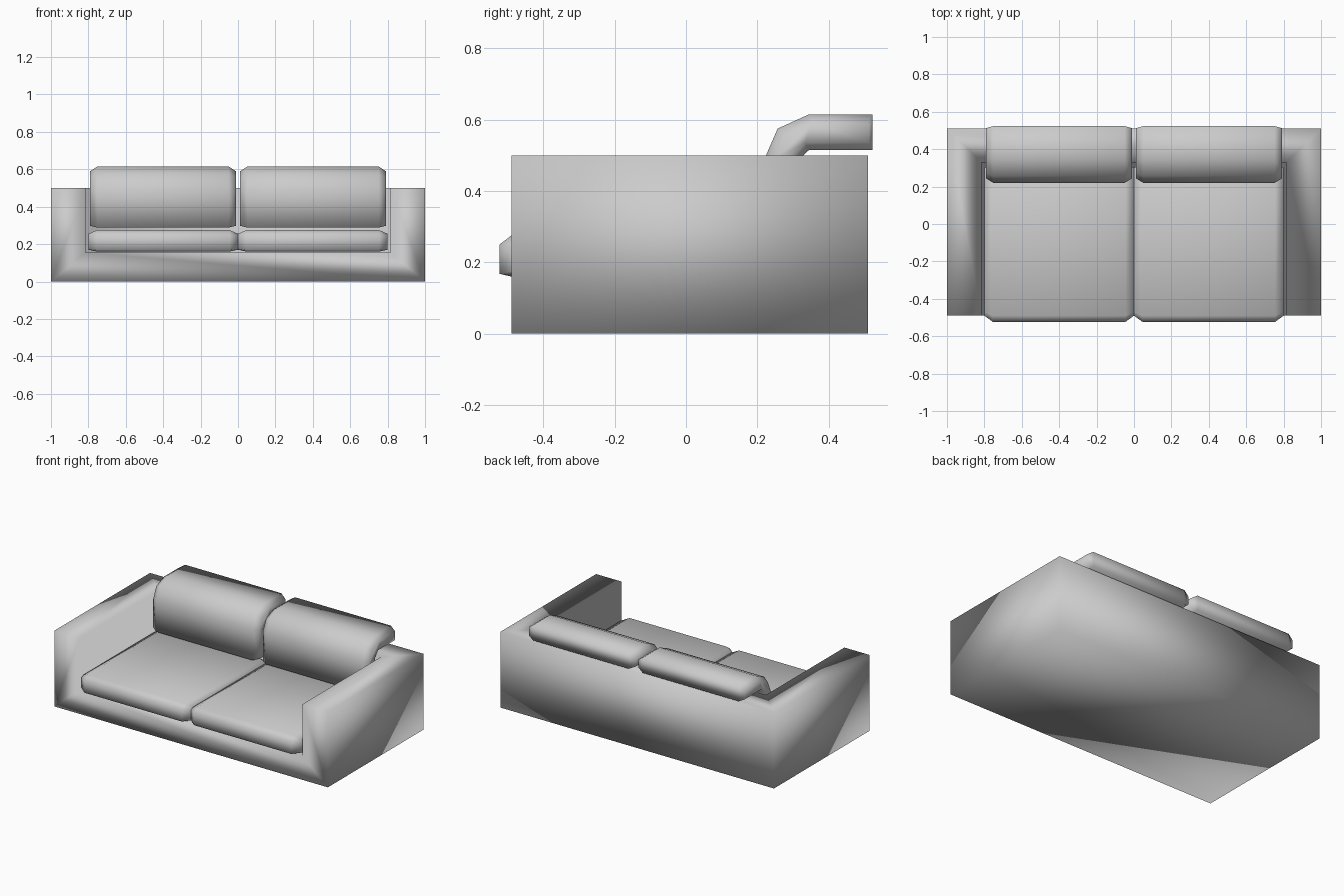
import bpy, bmesh

if "Cube" in bpy.data.objects:
    bpy.data.objects.remove(bpy.data.objects["Cube"])


def make_object(name, bm):
    bmesh.ops.recalc_face_normals(bm, faces=bm.faces)
    for f in bm.faces:
        f.smooth = True
    mesh = bpy.data.meshes.new(name)
    bm.to_mesh(mesh)
    bm.free()
    obj = bpy.data.objects.new(name, mesh)
    bpy.context.collection.objects.link(obj)
    return obj


def box(name, lo, hi):
    bm = bmesh.new()
    bmesh.ops.create_cube(bm, size=1)
    for v in bm.verts:
        v.co = [(a + b) / 2 + c * (b - a) for a, b, c in zip(lo, hi, v.co)]
    return make_object(name, bm)


def cushion(name, x0, x1, chamfer, full, small):
    """Sweep a (y, z) section across x, shrinking to a smaller section at the ends."""
    bm = bmesh.new()
    stations = [(x0, small), (x0 + chamfer, full), (x1 - chamfer, full), (x1, small)]
    rings = [[bm.verts.new((x, y, z)) for y, z in sec] for x, sec in stations]
    n = len(full)
    for a, b in zip(rings, rings[1:]):
        for i in range(n):
            j = (i + 1) % n
            bm.faces.new((a[i], a[j], b[j], b[i]))
    bm.faces.new(rings[0])
    bm.faces.new(rings[-1])
    return make_object(name, bm)


# Frame: block with the seating space cut out, leaving arms, back and base
frame = box("sofa_frame", (-1, -0.49, 0), (1, 0.51, 0.5))
cutter = box("seat_cutter", (-0.815, -0.8, 0.155), (0.815, 0.33, 0.8))
cutter.hide_render = True
mod = frame.modifiers.new("seat_space", 'BOOLEAN')
mod.operation = 'DIFFERENCE'
mod.solver = 'EXACT'
mod.object = cutter
bpy.context.view_layer.objects.active = frame
bpy.ops.object.modifier_apply(modifier=mod.name)
bpy.data.objects.remove(cutter)

# Seat cushion sections
seat_full = [(-0.49, 0.16), (-0.523, 0.168), (-0.523, 0.25), (-0.49, 0.275),
             (0.29, 0.275), (0.325, 0.25), (0.325, 0.168), (0.29, 0.16)]
seat_end = [(-0.47, 0.17), (-0.49, 0.175), (-0.49, 0.245), (-0.47, 0.255),
            (0.28, 0.255), (0.30, 0.245), (0.30, 0.175), (0.28, 0.17)]

# Back cushion sections: padded strip draped over the top of the back
back_full = [(0.523, 0.615), (0.345, 0.615), (0.257, 0.575), (0.22, 0.49), (0.22, 0.288),
             (0.322, 0.288), (0.322, 0.493), (0.345, 0.515), (0.523, 0.515)]
back_end = [(0.513, 0.59), (0.352, 0.59), (0.275, 0.557), (0.243, 0.485), (0.243, 0.298),
            (0.302, 0.298), (0.302, 0.5), (0.335, 0.535), (0.513, 0.535)]

for side, s in (("left", -1), ("right", 1)):
    cushion("seat_cushion_" + side, *sorted((0, s * 0.80)), 0.045, seat_full, seat_end)
    cushion("back_cushion_" + side, *sorted((s * 0.012, s * 0.79)), 0.038, back_full, back_end)
